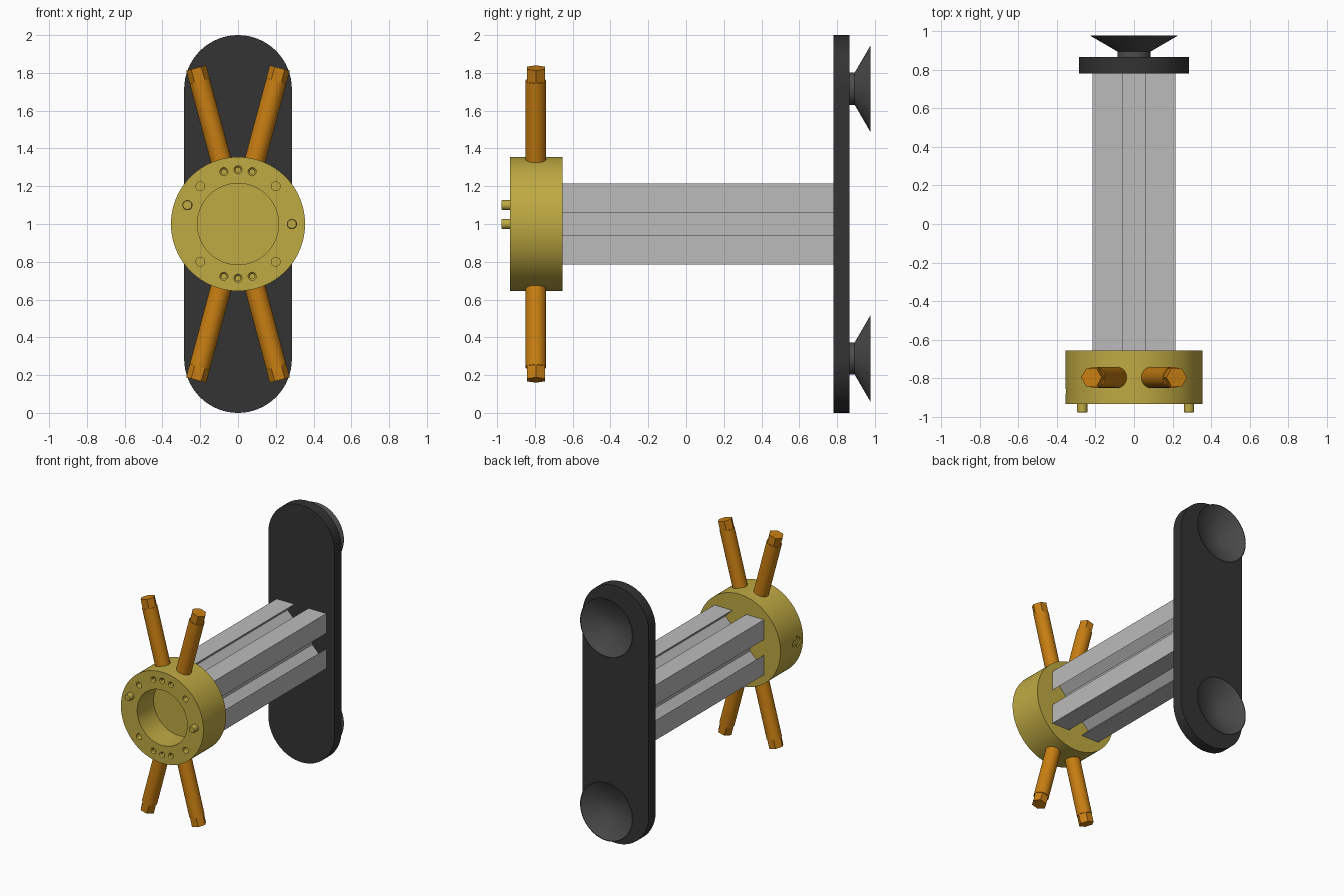
import bpy, bmesh, math
from mathutils import Matrix, Vector

if "Cube" in bpy.data.objects:
    bpy.data.objects.remove(bpy.data.objects["Cube"])


def material(name, rgb):
    m = bpy.data.materials.new(name)
    m.diffuse_color = (*rgb, 1)
    m.use_nodes = True
    m.node_tree.nodes["Principled BSDF"].inputs["Base Color"].default_value = m.diffuse_color
    return m


BLACK = material("matte black", (0.033, 0.033, 0.033))
RUBBER = material("dark grey rubber", (0.075, 0.075, 0.075))
SILVER = material("light grey metal", (0.50, 0.50, 0.50))
BRASS = material("brass yellow", (0.52, 0.40, 0.055))
ORANGE = material("orange", (0.58, 0.21, 0.006))


def lathe(bm, profile, cx=0.0, cz=0.0, sides=64):
    """Closed solid turned about the y direction; profile is (radius, y)."""
    rings = []
    for r, y in profile:
        n = 1 if r == 0 else sides
        rings.append([bm.verts.new((cx + r * math.cos(2 * math.pi * i / sides), y,
                                    cz + r * math.sin(2 * math.pi * i / sides))) for i in range(n)])
    for a, b in zip(rings, rings[1:]):
        for i in range(sides):
            j = (i + 1) % sides
            if len(a) == 1:
                bm.faces.new((a[0], b[i], b[j]))
            elif len(b) == 1:
                bm.faces.new((a[i], b[0], a[j]))
            else:
                bm.faces.new((a[i], b[i], b[j], a[j]))


def prism(bm, points, offset):
    """Extrude a flat outline of 3D points by an offset."""
    base = bm.faces.new([bm.verts.new(p) for p in points])
    res = bmesh.ops.extrude_face_region(bm, geom=[base], use_keep_orig=True)
    bmesh.ops.translate(bm, vec=offset,
                        verts=[v for v in res["geom"] if isinstance(v, bmesh.types.BMVert)])


def finish(bm, name, mat, smooth=True):
    bmesh.ops.recalc_face_normals(bm, faces=bm.faces)
    me = bpy.data.meshes.new(name)
    bm.to_mesh(me)
    bm.free()
    ob = bpy.data.objects.new(name, me)
    bpy.context.collection.objects.link(ob)
    me.materials.append(mat)
    if smooth:
        bpy.ops.object.select_all(action="DESELECT")
        ob.select_set(True)
        bpy.context.view_layer.objects.active = ob
        bpy.ops.object.shade_smooth_by_angle(angle=math.radians(30))
    return ob


# Back plate: rounded slab
R = 0.285
outline = []
for k in range(2):
    for i in range(33):
        a = math.pi * (k + i / 32)
        outline.append((R * math.cos(a), 0.78, (2 - R if k == 0 else R) + R * math.sin(a)))
bm = bmesh.new()
prism(bm, outline, (0, 0.085, 0))
finish(bm, "back_plate", BLACK)

# Suction cups: short neck and thin flared rim
for name, z in (("upper_suction_cup", 1.716), ("lower_suction_cup", 0.288)):
    bm = bmesh.new()
    lathe(bm, [(0, 0.86), (0.085, 0.86), (0.085, 0.893), (0.228, 0.976),
               (0.222, 0.977), (0.07, 0.895), (0, 0.895)], 0, z)
    finish(bm, name, RUBBER)

# Slotted beam: one quarter of the section turned four times
quarter = [(0.06, 0.093), (0.12, 0.153), (0.06, 0.214), (0.214, 0.214),
           (0.214, 0.06), (0.153, 0.12), (0.093, 0.06)]
section = []
for k in range(4):
    for x, z in quarter:
        p = Matrix.Rotation(-k * math.pi / 2, 2) @ Vector((x, z))
        section.append((p.x, -0.66, 1 + p.y))
bm = bmesh.new()
prism(bm, section, (0, 1.442, 0))
finish(bm, "slotted_beam", SILVER, smooth=False)

# Hub: cup-shaped ring, open at the front
bm = bmesh.new()
lathe(bm, [(0, -0.655), (0.355, -0.655), (0.355, -0.932), (0.215, -0.932),
           (0.215, -0.73), (0, -0.73)], 0, 1, 96)
hub = finish(bm, "hub", BRASS, smooth=False)

# Cutter: screw holes, countersunk holes and the side arrow
bm = bmesh.new()
for sx in (-1, 1):
    for sz in (-1, 1):
        lathe(bm, [(0, -0.95), (0.023, -0.95), (0.023, -0.87), (0, -0.87)],
              sx * 0.2, 1 + sz * 0.2, 20)
for sz in (-1, 1):
    for x, dz in ((-0.075, 0.277), (0, 0.287), (0.075, 0.277)):
        lathe(bm, [(0, -0.942), (0.032, -0.942), (0.013, -0.923), (0.013, -0.88), (0, -0.88)],
              x, 1 + sz * dz, 20)
arrow = [(-0.80, 0.018), (-0.855, 0.018), (-0.855, 0.05), (-0.915, 0),
         (-0.855, -0.05), (-0.855, -0.018), (-0.80, -0.018)]
prism(bm, [(-0.40, y, 1 + z) for y, z in arrow], (0.055, 0, 0))
cutter = finish(bm, "hub_cutter", BRASS, smooth=False)
cutter.hide_render = True
mod = hub.modifiers.new("holes", "BOOLEAN")
mod.operation = "DIFFERENCE"
mod.solver = "EXACT"
mod.object = cutter
bpy.ops.object.select_all(action="DESELECT")
hub.select_set(True)
bpy.context.view_layer.objects.active = hub
bpy.ops.object.modifier_apply(modifier="holes")
bpy.data.objects.remove(cutter)
bpy.ops.object.shade_smooth_by_angle(angle=math.radians(30))

# Locating pins on the hub front
for name, x, z in (("left_pin", -0.268, 1.1), ("right_pin", 0.285, 1.0)):
    bm = bmesh.new()
    lathe(bm, [(0, -0.92), (0.027, -0.92), (0.027, -0.971), (0.023, -0.977), (0, -0.977)], x, z, 24)
    finish(bm, name, BRASS)

# Spokes: round rods with hexagonal tips, pointing out from the hub
for name, deg in (("upper_right_spoke", 15), ("lower_right_spoke", 165),
                  ("lower_left_spoke", 195), ("upper_left_spoke", 345)):
    bm = bmesh.new()
    for sides, lo, hi in ((48, 0.30, 0.785), (6, 0.78, 0.855)):
        prism(bm, [(0.055 * math.cos(2 * math.pi * i / sides),
                    0.055 * math.sin(2 * math.pi * i / sides), lo) for i in range(sides)],
              (0, 0, hi - lo))
    bm.transform(Matrix.Translation((0, -0.795, 1)) @ Matrix.Rotation(math.radians(deg), 4, "Y"))
    finish(bm, name, ORANGE)
